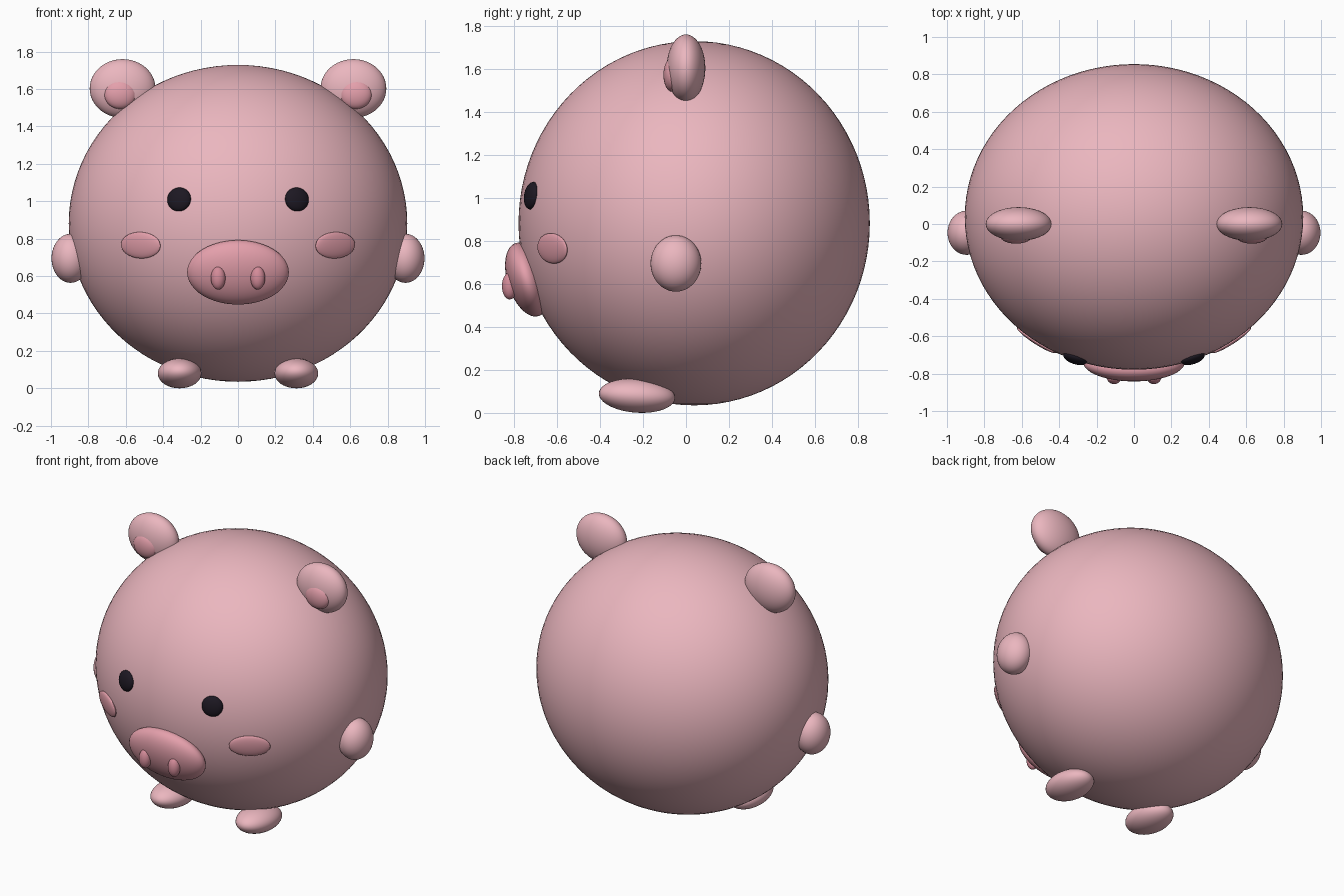
import bpy
from mathutils import Vector, Matrix

if "Cube" in bpy.data.objects:
    bpy.data.objects.remove(bpy.data.objects["Cube"])

BODY_C = Vector((0, 0.038, 0.882))
BODY_R = Vector((0.905, 0.817, 0.847))


def material(name, r, g, b):
    m = bpy.data.materials.new(name)
    m.diffuse_color = (r, g, b, 1)
    m.use_nodes = True
    m.node_tree.nodes["Principled BSDF"].inputs["Base Color"].default_value = m.diffuse_color
    return m


PINK = material("pink", 0.83, 0.47, 0.52)
ROSE = material("rose", 0.78, 0.35, 0.41)
DEEP = material("deep_rose", 0.66, 0.26, 0.32)
BLACK = material("black", 0.012, 0.009, 0.016)


def ellipsoid(name, center, radii, mat, rot=None, seg=40, rings=24):
    """Smooth ellipsoid with an optional rotation matrix."""
    bpy.ops.mesh.primitive_uv_sphere_add(segments=seg, ring_count=rings, radius=1)
    ob = bpy.context.object
    ob.name = name
    rot = rot or Matrix.Identity(3)
    ob.matrix_world = (Matrix.Translation(center) @ rot.to_4x4()
                       @ Matrix.Diagonal((*radii, 1)))
    ob.data.materials.append(mat)
    bpy.ops.object.shade_smooth()
    return ob


def on_body(x, z):
    """Front surface point of the body and a frame whose -y points outward."""
    u = (x / BODY_R.x) ** 2 + ((z - BODY_C.z) / BODY_R.z) ** 2
    p = Vector((x, BODY_C.y - BODY_R.y * (1 - u) ** 0.5, z))
    n = Vector([(p[i] - BODY_C[i]) / BODY_R[i] ** 2 for i in range(3)]).normalized()
    side = Vector((0, 0, 1)).cross(n).normalized()
    return p, Matrix((side, -n, n.cross(side))).transposed()


def rot(axis, degrees):
    return Matrix.Rotation(degrees * 0.0174533, 3, axis)


# Round body
ellipsoid("body", BODY_C, BODY_R, PINK, seg=96, rings=48)

# Snout lying along the curve of the face
p, frame = on_body(0, 0.62)
ellipsoid("snout", p, (0.272, 0.092, 0.178), ROSE, frame)

for s, tag in ((-1, "left"), (1, "right")):
    # Ears with inner pads
    ellipsoid(f"ear_{tag}", (s * 0.617, 0, 1.603), (0.176, 0.09, 0.157), PINK)
    ellipsoid(f"inner_ear_{tag}", (s * 0.63, -0.065, 1.572), (0.085, 0.04, 0.078), ROSE)

    # Eyes and cheeks, set flush into the face
    p, frame = on_body(s * 0.315, 1.01)
    ellipsoid(f"eye_{tag}", p, (0.066, 0.03, 0.064), BLACK, frame)
    p, frame = on_body(s * 0.52, 0.765)
    ellipsoid(f"cheek_{tag}", p, (0.125, 0.02, 0.071), ROSE, frame)

    # Raised nostrils
    ellipsoid(f"nostril_{tag}", (s * 0.106, -0.82, 0.59), (0.039, 0.036, 0.062), DEEP)

    # Stubby arms and feet
    ellipsoid(f"arm_{tag}", (s * 0.895, -0.047, 0.695), (0.102, 0.118, 0.131), PINK)
    ellipsoid(f"foot_{tag}", (s * 0.312, -0.228, 0.08), (0.117, 0.178, 0.079), PINK,
              rot('X', -4))
